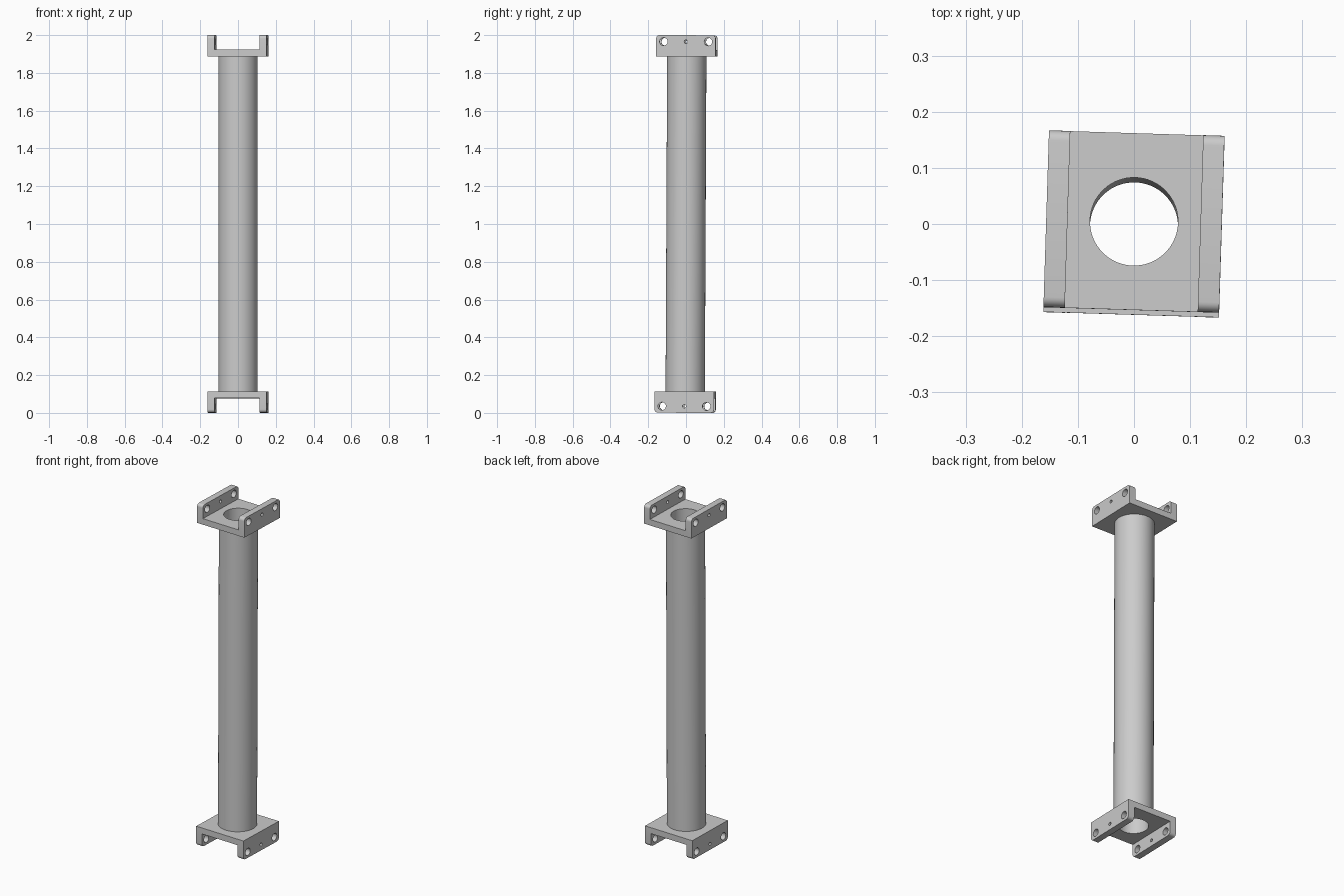
import bpy, bmesh, math
from mathutils import Matrix

cube = bpy.data.objects.get("Cube")
if cube:
    bpy.data.objects.remove(cube, do_unlink=True)

HALF = 0.9995            # half of the overall height
WIDTH, DEPTH = 0.313, 0.315
ARM = 0.038              # arm thickness
FLOOR, BASE = 0.922, 0.887   # top and underside of the bracket plate
BORE, OUTER = 0.0785, 0.104

# The whole piece stands slightly turned and leaning
POSE = (Matrix.Translation((0, 0, 1)) @ Matrix.Rotation(-0.0047, 4, 'X')
        @ Matrix.Rotation(math.radians(-1.8), 4, 'Z'))

grey = bpy.data.materials.new("light_grey")
grey.use_nodes = True
grey.diffuse_color = (0.6, 0.6, 0.6, 1)
grey.node_tree.nodes["Principled BSDF"].inputs["Base Color"].default_value = grey.diffuse_color


def make_object(name, bm):
    bmesh.ops.recalc_face_normals(bm, faces=bm.faces)
    mesh = bpy.data.meshes.new(name)
    bm.to_mesh(mesh)
    bm.free()
    obj = bpy.data.objects.new(name, mesh)
    bpy.context.collection.objects.link(obj)
    mesh.materials.append(grey)
    return obj


def add_rod(bm, radius, length, matrix, sides):
    bmesh.ops.create_cone(bm, cap_ends=True, segments=sides, radius1=radius,
                          radius2=radius, depth=length, matrix=matrix)


def finish(obj, matrix):
    obj.matrix_world = matrix
    bpy.ops.object.select_all(action='DESELECT')
    obj.select_set(True)
    bpy.context.view_layer.objects.active = obj
    bpy.ops.object.shade_smooth_by_angle(angle=math.radians(30))


# U-shaped bracket with rounded arm ends
def bracket_mesh():
    w, i = WIDTH / 2, WIDTH / 2 - ARM
    profile = [(-w, BASE), (w, BASE), (w, HALF), (i, HALF),
               (i, FLOOR), (-i, FLOOR), (-i, HALF), (-w, HALF)]
    bm = bmesh.new()
    face = bm.faces.new([bm.verts.new((x, -DEPTH / 2, z)) for x, z in profile])
    side = bmesh.ops.extrude_face_region(bm, geom=[face])["geom"]
    bmesh.ops.translate(bm, vec=(0, DEPTH, 0),
                        verts=[g for g in side if isinstance(g, bmesh.types.BMVert)])
    ends = [e for e in bm.edges
            if all(v.co.z > HALF - 0.001 for v in e.verts)
            and abs(e.verts[0].co.y - e.verts[1].co.y) < 0.001]
    bmesh.ops.bevel(bm, geom=ends, offset=0.018, segments=6, profile=0.5,
                    affect='EDGES')
    return bm


# Cutter: central bore, two pin holes and a small middle hole
cut = bmesh.new()
add_rod(cut, BORE, 0.1, Matrix.Translation((0, 0, 0.9)), 64)
for y, radius in ((-0.118, 0.021), (0, 0.009), (0.118, 0.021)):
    place = Matrix.Translation((0, y, 0.965)) @ Matrix.Rotation(math.pi / 2, 4, 'Y')
    add_rod(cut, radius, 0.5, place, 32)
cutter = make_object("hole_cutter", cut)
cutter.hide_render = True

top = make_object("top_bracket", bracket_mesh())
mod = top.modifiers.new("holes", 'BOOLEAN')
mod.operation = 'DIFFERENCE'
mod.solver = 'EXACT'
mod.use_self = True
mod.object = cutter
bpy.context.view_layer.objects.active = top
bpy.ops.object.modifier_apply(modifier="holes")
bpy.data.objects.remove(cutter, do_unlink=True)

# The lower bracket is the same part turned upside down
bottom = bpy.data.objects.new("bottom_bracket", top.data.copy())
bpy.context.collection.objects.link(bottom)
finish(top, POSE)
finish(bottom, POSE @ Matrix.Rotation(math.pi, 4, 'X'))

# Hollow tube between the brackets
bm = bmesh.new()
loop = [bm.verts.new((r, 0, z)) for r, z in
        ((BORE, -BASE), (OUTER, -BASE), (OUTER, BASE), (BORE, BASE))]
edges = [bm.edges.new((loop[k], loop[(k + 1) % 4])) for k in range(4)]
bmesh.ops.spin(bm, geom=loop + edges, cent=(0, 0, 0), axis=(0, 0, 1),
               angle=2 * math.pi, steps=64)
bmesh.ops.remove_doubles(bm, verts=bm.verts, dist=0.0001)
finish(make_object("tube", bm), POSE)
